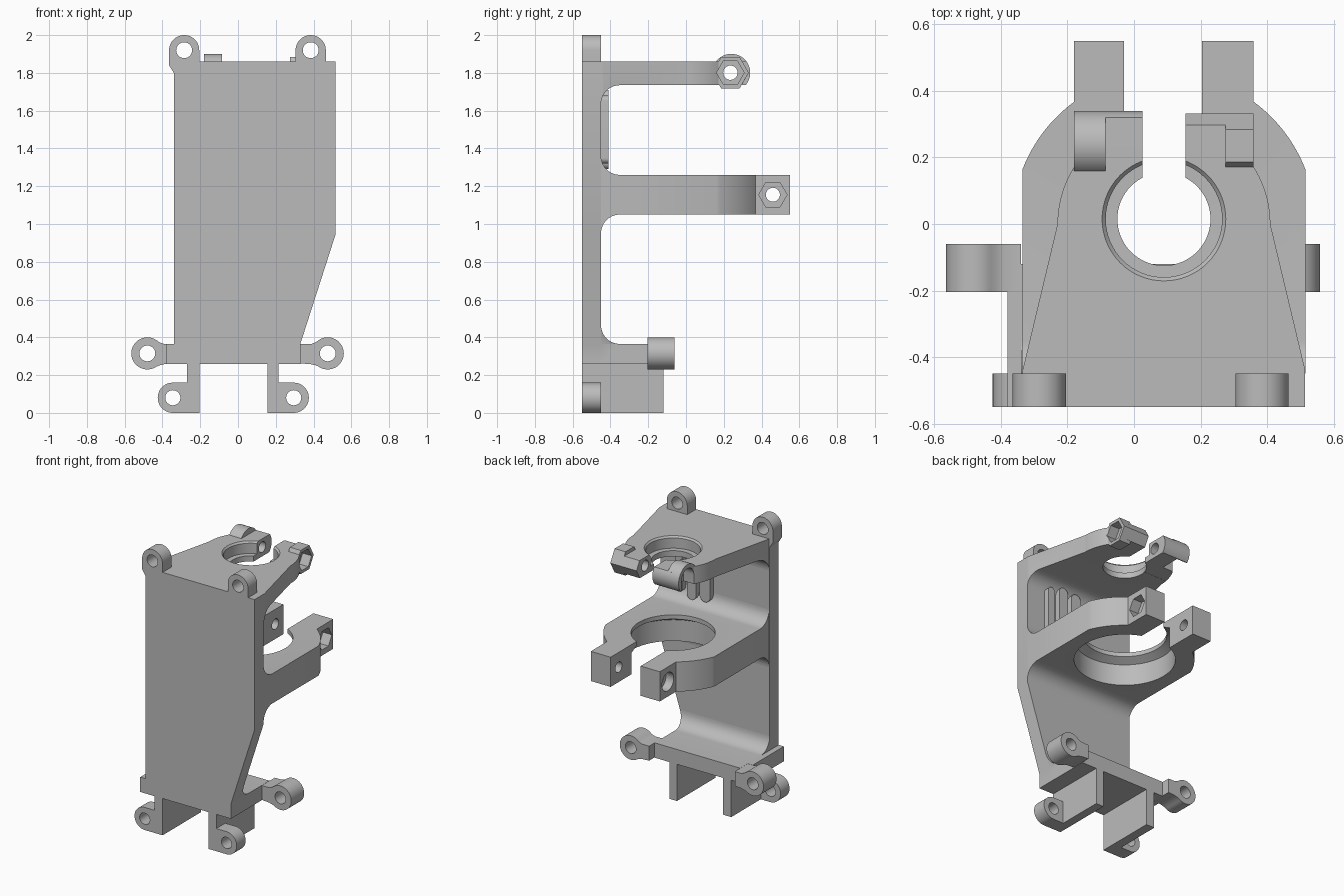
import bpy, bmesh
from math import sin, cos, pi, radians

if "Cube" in bpy.data.objects:
    bpy.data.objects.remove(bpy.data.objects["Cube"])

grey = bpy.data.materials.new("plain grey")
grey.use_nodes = True
COLOUR = (0.5, 0.5, 0.5, 1)
grey.diffuse_color = COLOUR
grey.node_tree.nodes["Principled BSDF"].inputs["Base Color"].default_value = COLOUR


def arc(u, v, r, a0, a1, n=16):
    steps = [radians(a0 + (a1 - a0) * i / n) for i in range(n + 1)]
    return [(u + r * cos(a), v + r * sin(a)) for a in steps]


def circle(u, v, r, n=48):
    return arc(u, v, r, 0, 360, n)[:-1]


def finish(name, bm):
    bmesh.ops.recalc_face_normals(bm, faces=bm.faces)
    mesh = bpy.data.meshes.new(name)
    bm.to_mesh(mesh)
    bm.free()
    mesh.materials.append(grey)
    obj = bpy.data.objects.new(name, mesh)
    bpy.context.collection.objects.link(obj)
    return obj


def loft(name, rings):
    bm = bmesh.new()
    rows = [[bm.verts.new(p) for p in ring] for ring in rings]
    bm.faces.new(rows[0])
    bm.faces.new(rows[-1])
    for low, high in zip(rows, rows[1:]):
        for i in range(len(low)):
            bm.faces.new((low[i - 1], low[i], high[i], high[i - 1]))
    return finish(name, bm)


def prism(name, axis, pts, a, b):
    """Extrude a profile along one axis from a to b."""
    place = {"x": lambda u, v, w: (w, u, v),
             "y": lambda u, v, w: (u, w, v),
             "z": lambda u, v, w: (u, v, w)}[axis]
    return loft(name, [[place(u, v, w) for u, v in pts] for w in (a, b)])


def box(name, x0, x1, y0, y1, z0, z1):
    return prism(name, "z", [(x0, y0), (x1, y0), (x1, y1), (x0, y1)], z0, z1)


def turned(name, x, y, profile):
    return loft(name, [[(u, v, z) for u, v in circle(x, y, r, 64)] for r, z in profile])


def combine(obj, tool, operation="DIFFERENCE"):
    tool.hide_render = True
    mod = obj.modifiers.new("combine", "BOOLEAN")
    mod.operation, mod.object, mod.solver = operation, tool, "EXACT"
    bpy.context.view_layer.objects.active = obj
    bpy.ops.object.modifier_apply(modifier=mod.name)
    bpy.data.objects.remove(tool)


def drill(obj, axis, u, v, r, a, b, sides=32):
    combine(obj, prism("cutter", axis, circle(u, v, r, sides), a, b))


CX, HOLE_Y = 0.09, 0.015      # centre of the two clamps
BACK, FACE = -0.55, -0.45     # outer and inner side of the plate
LEFT, RIGHT = -0.34, 0.515

# Back plate with the slanted lower corner
plate_outline = [(LEFT, 0.26), (0.33, 0.26), (0.33, 0.365), (RIGHT, 0.94),
                 (RIGHT, 1.86), (LEFT, 1.86)]
prism("back_plate", "y", plate_outline, BACK, FACE)

# Rounded ribs on the inside of the plate
for x, w, z0, z1 in ((0.14, 0.04, 1.3, 1.7), (0.245, 0.036, 1.29, 1.71), (0.345, 0.028, 1.32, 1.68)):
    prism("plate_rib", "y", arc(x, z1 - w, w, 0, 180) + arc(x, z0 + w, w, 180, 360), FACE, FACE + 0.04)


def shelf(name, low, high, end, fillet_low, fillet_high):
    """Shelf side profile with fillets towards the plate."""
    r, pts = 0.1, [(end, low), (end, high)]
    pts += arc(FACE + r, high + r, r, 270, 180, 10) if fillet_high else [(FACE, high)]
    pts += arc(FACE + r, low - r, r, 180, 90, 10) if fillet_low else [(FACE, low)]
    return prism(name, "x", pts, -0.6, 0.7)


def mirrored(half):
    """Close an outline from its right half, given as offsets from the clamp centre."""
    return [(CX + d, y) for d, y in half] + [(CX - d, y) for d, y in reversed(half)]


# Middle shelf with clamp tabs
middle = shelf("middle_shelf", 1.05, 1.26, 0.7, True, True)
half = [(0.425, -0.6)] + arc(0, 0, 0.456, 21, 53.7) + [(0.27, 0.55)]
combine(middle, prism("outline", "z", mirrored(half), 0.8, 1.5), "INTERSECT")
combine(middle, turned("bore", CX, HOLE_Y, [(0.325, 1), (0.325, 1.2), (0.27, 1.23), (0.27, 1.4)]))
combine(middle, box("slot", -0.03, 0.205, 0.1, 0.8, 0.9, 1.5))
drill(middle, "x", 0.46, 1.155, 0.037, -0.5, 0.6)
drill(middle, "x", 0.46, 1.155, 0.075, 0.29, 0.6, 6)
drill(middle, "x", 0.46, 1.155, 0.065, -0.5, -0.12)

# Top shelf with its clamp ears
top = shelf("top_shelf", 1.735, 1.86, 0.6, True, False)
half = [(0.425, -0.6), (0.425, -0.44)] + arc(0, 0, 0.32, 0, 32.5) + [(0.27, 0.235)]
combine(top, prism("outline", "z", mirrored(half), 1.5, 2), "INTERSECT")
EY, EZ = 0.235, 1.801
ear_end = [(0.332, EZ), (0.298, 1.86), (0.172, 1.86), (0.138, EZ), (0.175, 1.735), (0.295, 1.735)]
combine(top, prism("nut_arm", "x", ear_end, 0.1, 0.3), "UNION")
combine(top, prism("nut_holder", "x", circle(EY, EZ, 0.097, 6), 0.275, 0.36), "UNION")
combine(top, prism("bolt_arm", "x", arc(0.24, EZ, 0.1, -41, 36) + [(0.2, 1.86), (0.2, 1.735)], -0.11, 0.1), "UNION")
combine(top, prism("bolt_shroud", "x", circle(0.24, EZ, 0.1), -0.18, -0.085), "UNION")
combine(top, turned("bore", CX, HOLE_Y, [(0.14, 1.6), (0.14, 1.775), (0.175, 1.776),
                                         (0.175, 1.848), (0.187, 1.861), (0.187, 2)]))
combine(top, box("slot", 0.025, 0.155, 0.1, 0.6, 1.5, 2))
combine(top, box("shroud_trim", -0.3, 0.02, 0.05, 0.6, 1.5, 1.736))
combine(top, box("shroud_opening", -0.3, -0.1, 0.17, 0.31, 1.6, EZ))
drill(top, "x", 0.24, EZ, 0.07, -0.3, -0.1)
drill(top, "x", EY, EZ, 0.038, -0.3, 0.6)
drill(top, "x", EY, EZ, 0.073, 0.29, 0.6, 6)

# Bottom ledge, trimmed to the plate outline
ledge = shelf("bottom_ledge", 0.26, 0.365, -0.12, False, True)
combine(ledge, prism("outline", "y", [(x, z - 0.1 if z < 0.3 else z) for x, z in plate_outline], -0.8, 0.3), "INTERSECT")
box("ledge_side_step", -0.38, LEFT, BACK, -0.205, 0.26, 0.365)

# Side arms ending in screw eyes
for name, s, cx, edge in (("left_arm", 1, 0.475, 0.33), ("right_arm", -1, -0.48, LEFT)):
    pts = arc(0, 0.315, 0.085, -125, 125, 32)
    inner = -abs(cx - edge)
    pts += [(-0.065, 0.373), (-0.09, 0.364), (inner, 0.364), (inner, 0.262), (-0.09, 0.258), (-0.065, 0.252)]
    arm = prism(name, "y", [(cx + s * u, z) for u, z in pts], -0.205, -0.06)
    drill(arm, "y", cx, 0.315, 0.042, -0.4, 0.1)

# Legs with foot lugs
for side, s, x0, x1, cx in (("left", 1, 0.155, 0.215, 0.295), ("right", -1, -0.27, -0.205, -0.345)):
    box(side + "_leg", x0, x1, BACK, -0.12, 0, 0.26)
    edge = x1 if s > 0 else x0
    pts = [(edge, 0)] + [(cx + s * u, z) for u, z in arc(0, 0.08, 0.08, -90, 90, 24)] + [(edge, 0.16)]
    lug = prism(side + "_foot_lug", "y", pts, BACK, FACE)
    drill(lug, "y", cx, 0.08, 0.04, -0.7, -0.3)

# Lugs on the top edge
for side, cx, tail in (("left", 0.385, [(0.305, 1.86)]),
                       ("right", -0.285, [(-0.365, 1.84), (LEFT, 1.8), (LEFT, 1.86)])):
    pts = [(cx + 0.08, 1.86)] + arc(cx, 1.92, 0.08, 0, 180, 24) + tail
    lug = prism(side + "_top_lug", "y", pts, BACK, FACE)
    drill(lug, "y", cx, 1.92, 0.042, -0.7, -0.3)

# Smooth the round faces, keep the edges sharp
bpy.ops.object.select_all(action="DESELECT")
for obj in bpy.context.scene.objects:
    if obj.type == "MESH":
        obj.select_set(True)
        bpy.context.view_layer.objects.active = obj
bpy.ops.object.shade_smooth_by_angle(angle=radians(30))
